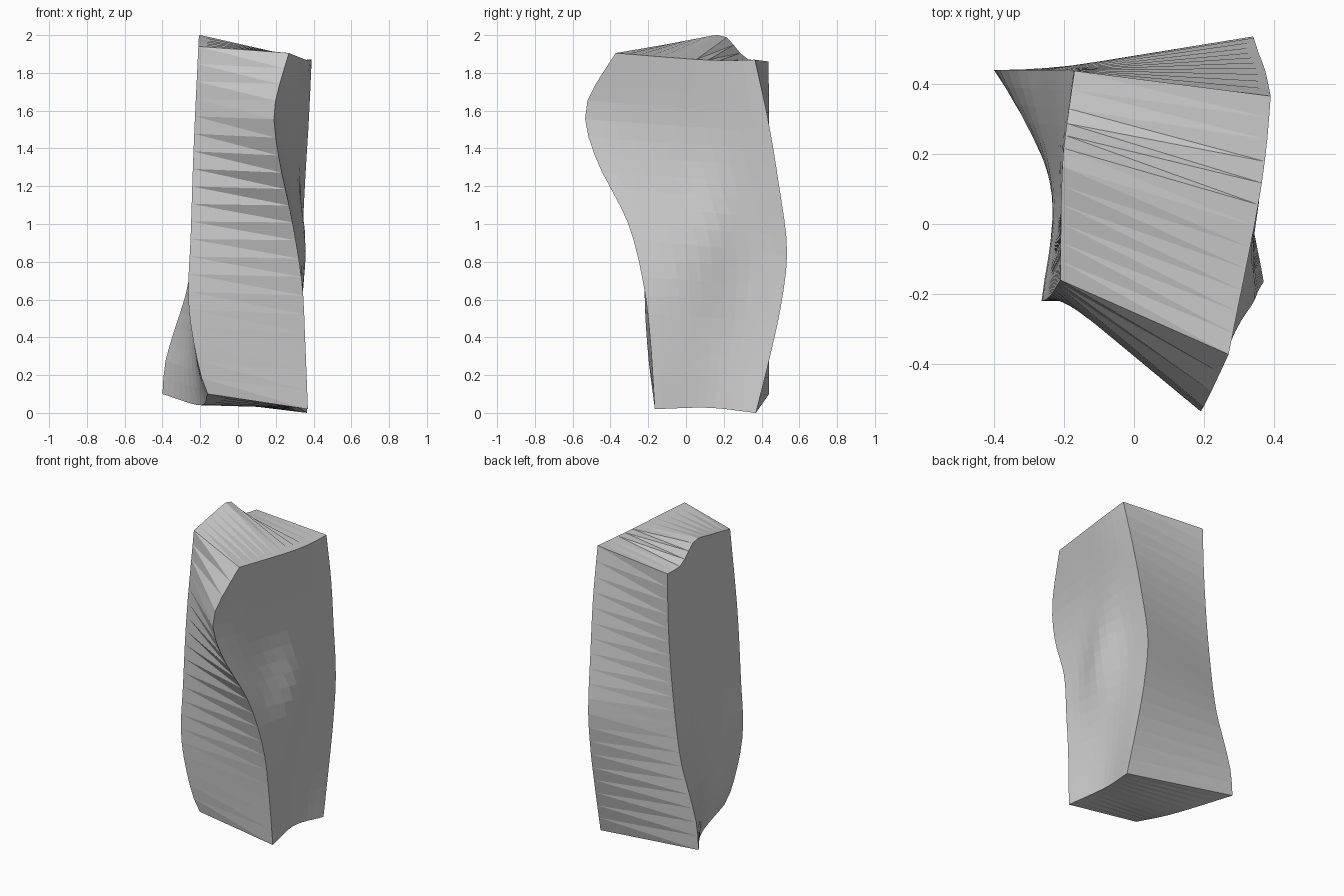
import bpy, bmesh, math
from mathutils import Vector
from mathutils.geometry import interpolate_bezier

if "Cube" in bpy.data.objects:
    bpy.data.objects.remove(bpy.data.objects["Cube"])

NV, NH = 20, 12   # segments up the edges / across the depth


def curve(pts, n):
    """Smooth Catmull-Rom curve through pts, resampled to n even segments."""
    p = [Vector(q) for q in pts]
    p = [2 * p[0] - p[1]] + p + [2 * p[-1] - p[-2]]
    fine = []
    for a, b, c, d in zip(p, p[1:], p[2:], p[3:]):
        fine += interpolate_bezier(b, b + (c - a) / 6, c - (d - b) / 6, c, 17)[:-1]
    fine.append(p[-2])
    lengths = [0]
    for a, b in zip(fine, fine[1:]):
        lengths.append(lengths[-1] + (b - a).length)
    out, k = [], 0
    for i in range(n + 1):
        s = lengths[-1] * i / n
        while k < len(fine) - 2 and lengths[k + 1] < s:
            k += 1
        t = (s - lengths[k]) / (lengths[k + 1] - lengths[k])
        out.append(fine[k].lerp(fine[k + 1], t))
    return out


def patch(front, back, bottom, top, bulge):
    """Coons patch spanning four edge curves; bulge pushes it out along x."""
    grid = []
    for i in range(NV + 1):
        v, row = i / NV, []
        for j in range(NH + 1):
            u = j / NH
            corners = (bottom[0].lerp(bottom[-1], u)).lerp(top[0].lerp(top[-1], u), v)
            q = front[i].lerp(back[i], u) + bottom[j].lerp(top[j], v) - corners
            if 0 < i < NV and 0 < j < NH:
                q.x += bulge(q.y, q.z)
            row.append(q)
        grid.append(row)
    return grid


# Right side outline
right = patch(
    curve([(.37, -.165, .02), (.355, -.19, .4), (.34, -.225, .68), (.29, -.305, 1.0),
           (.22, -.47, 1.33), (.19, -.535, 1.56), (.21, -.5, 1.7), (.27, -.372, 1.905)], NV),
    curve([(.365, .37, 0), (.352, .445, .3), (.343, .505, .58), (.34, .535, .87),
           (.355, .49, 1.22), (.375, .435, 1.55), (.39, .365, 1.87)], NV),
    curve([(.37, -.165, .02), (.325, .12, .027), (.365, .37, 0)], NH),
    curve([(.27, -.372, 1.905), (.35, .03, 1.873), (.378, .22, 1.866), (.39, .365, 1.87)], NH),
    lambda y, z: .055 * math.exp(-((y - .09) / .17) ** 2 - ((z - .92) / .3) ** 2))

# Left side outline
left = patch(
    curve([(-.16, -.17, .1), (-.21, -.195, .25), (-.262, -.218, .58), (-.25, -.215, .95),
           (-.235, -.2, 1.4), (-.21, -.16, 1.94)], NV),
    curve([(-.4, .44, .1), (-.385, .44, .27), (-.33, .44, .46), (-.265, .44, .68),
           (-.21, .44, 1.1), (-.18, .44, 1.5), (-.17, .437, 1.86)], NV),
    curve([(-.16, -.17, .1), (-.2, .12, .04), (-.4, .44, .1)], NH),
    curve([(-.21, -.16, 1.94), (-.208, .05, 1.98), (-.203, .19, 2.0), (-.195, .26, 1.94),
           (-.187, .32, 1.875), (-.17, .437, 1.86)], NH),
    lambda y, z: 0)

# Join both sides with straight facets running left to right
bm = bmesh.new()
sides = [[[bm.verts.new(q) for q in row] for row in g] for g in (left, right)]
loops = []
for g in sides:
    for i in range(NV):
        for j in range(NH):
            bm.faces.new((g[i][j], g[i][j + 1], g[i + 1][j + 1], g[i + 1][j]))
    loops.append(g[0][:-1] + [r[-1] for r in g[:-1]] + g[-1][:0:-1] + [r[0] for r in g[:0:-1]])
a, b = loops
for k in range(len(a)):
    m = (k + 1) % len(a)
    bm.faces.new((a[k], a[m], b[m]))
    bm.faces.new((a[k], b[m], b[k]))
bmesh.ops.recalc_face_normals(bm, faces=bm.faces)

mesh = bpy.data.meshes.new("twisted_block")
bm.to_mesh(mesh)
bm.free()
block = bpy.data.objects.new("twisted_block", mesh)
bpy.context.collection.objects.link(block)
